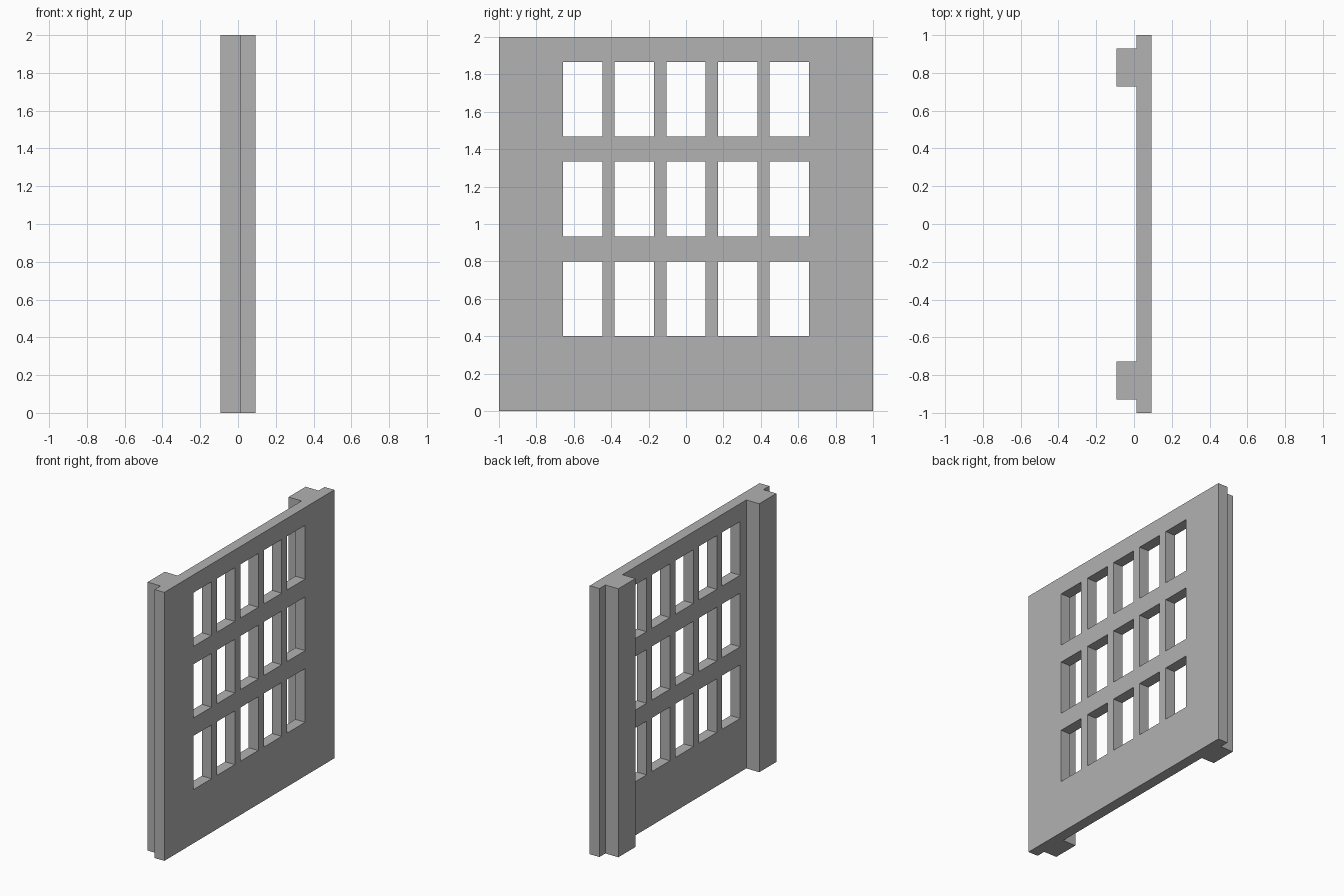
import bpy
import bmesh
from mathutils import Matrix

default = bpy.data.objects.get("Cube")
if default:
    bpy.data.objects.remove(default, do_unlink=True)

HEIGHT = 2.0
BACK, MID, FACE = -0.0933, 0.0133, 0.0933   # pillar back, panel back, panel face
PILLAR_IN, PILLAR_OUT = 0.729, 0.93

grey = bpy.data.materials.new("plain grey")
grey.use_nodes = True
colour = (0.445, 0.445, 0.445, 1)
grey.diffuse_color = colour
grey.node_tree.nodes["Principled BSDF"].inputs["Base Color"].default_value = colour


def make_object(name, bm):
    bmesh.ops.recalc_face_normals(bm, faces=bm.faces)
    mesh = bpy.data.meshes.new(name)
    bm.to_mesh(mesh)
    bm.free()
    mesh.materials.append(grey)
    obj = bpy.data.objects.new(name, mesh)
    bpy.context.collection.objects.link(obj)
    return obj


# Wall: half plan mirrored across y, extruded upwards with its two pillars
half = [(FACE, 1), (MID, 1), (MID, PILLAR_OUT), (BACK, PILLAR_OUT),
        (BACK, PILLAR_IN), (MID, PILLAR_IN)]
plan = half + [(x, -y) for x, y in reversed(half)]
bm = bmesh.new()
base = bm.faces.new([bm.verts.new((x, y, 0)) for x, y in plan])
top = bmesh.ops.extrude_face_region(bm, geom=[base])["geom"]
bmesh.ops.translate(bm, vec=(0, 0, HEIGHT),
                    verts=[v for v in top if isinstance(v, bmesh.types.BMVert)])
wall = make_object("window_wall", bm)

# Window openings: three rows of five
bm = bmesh.new()
for row in range(3):
    for col in range(-2, 3):
        place = Matrix.Translation((MID, col * 0.2755, 0.6 + row * 0.5333))
        size = Matrix.Diagonal((0.5, 0.211, 0.4, 1))
        bmesh.ops.create_cube(bm, size=1, matrix=place @ size)
cutter = make_object("window_cutter", bm)
cutter.hide_render = True

cut = wall.modifiers.new("windows", "BOOLEAN")
cut.operation = "DIFFERENCE"
cut.solver = "EXACT"
cut.object = cutter
bpy.context.view_layer.objects.active = wall
bpy.ops.object.modifier_apply(modifier=cut.name)
bpy.data.objects.remove(cutter, do_unlink=True)
